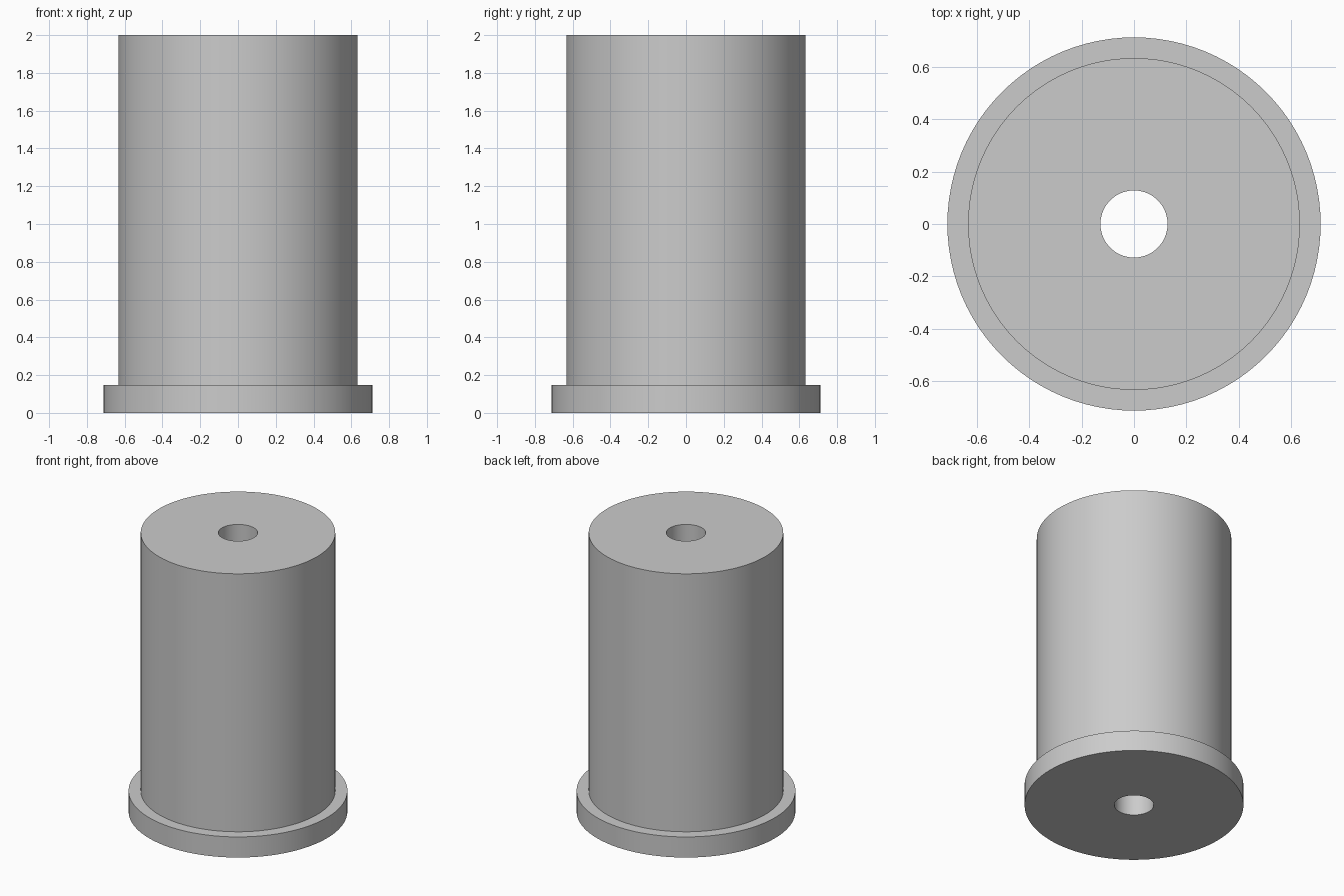
import bpy, bmesh, math

cube = bpy.data.objects.get("Cube")
if cube:
    bpy.data.objects.remove(cube, do_unlink=True)

BORE, BARREL, FLANGE = 0.128, 0.633, 0.712
FLANGE_TOP, HEIGHT = 0.148, 2.0
SEGMENTS = 96

# Plain grey material
grey = bpy.data.materials.new("plain grey")
grey.use_nodes = True
colour = (0.6, 0.6, 0.6, 1)
grey.diffuse_color = colour
grey.node_tree.nodes["Principled BSDF"].inputs["Base Color"].default_value = colour


def lathe(name, profile, material):
    """Turn a closed (radius, height) profile around the z axis."""
    bm = bmesh.new()
    verts = [bm.verts.new((r, 0, z)) for r, z in profile]
    edges = [bm.edges.new((a, b)) for a, b in zip(verts, verts[1:] + verts[:1])]
    bmesh.ops.spin(bm, geom=verts + edges, axis=(0, 0, 1), cent=(0, 0, 0),
                   angle=math.tau, steps=SEGMENTS, use_merge=True)
    bmesh.ops.remove_doubles(bm, verts=bm.verts, dist=0.0001)
    bmesh.ops.recalc_face_normals(bm, faces=bm.faces)
    mesh = bpy.data.meshes.new(name)
    bm.to_mesh(mesh)
    bm.free()
    mesh.materials.append(material)
    obj = bpy.data.objects.new(name, mesh)
    bpy.context.collection.objects.link(obj)
    bpy.ops.object.select_all(action='DESELECT')
    obj.select_set(True)
    bpy.context.view_layer.objects.active = obj
    bpy.ops.object.shade_smooth_by_angle(angle=math.radians(30))
    return obj


# Barrel with a bottom flange and a bore running right through
lathe("flanged_bushing", [
    (BORE, 0), (FLANGE, 0), (FLANGE, FLANGE_TOP),
    (BARREL, FLANGE_TOP), (BARREL, HEIGHT), (BORE, HEIGHT),
], grey)
